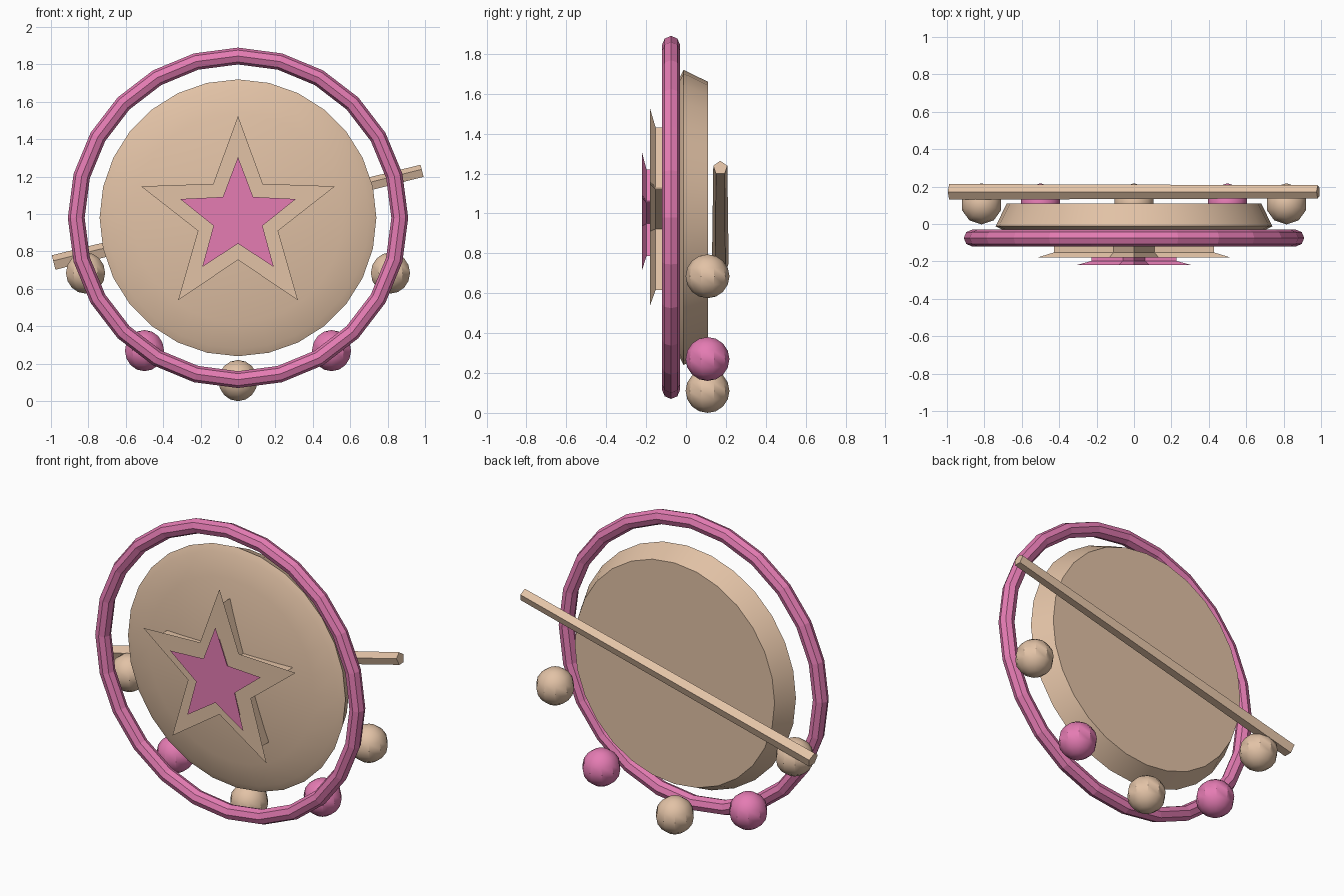
import bpy, bmesh, math
from mathutils import Vector

if "Cube" in bpy.data.objects:
    bpy.data.objects.remove(bpy.data.objects["Cube"])

CZ = 0.98  # height of the medallion centre


def material(name, rgb):
    m = bpy.data.materials.new(name)
    m.diffuse_color = (*rgb, 1)
    m.use_nodes = True
    m.node_tree.nodes["Principled BSDF"].inputs["Base Color"].default_value = m.diffuse_color
    return m


TAN = material("tan", (0.76, 0.54, 0.38))
PINK = material("pink", (0.78, 0.20, 0.45))


def loft(name, loops, mat, smooth=None, closed=False):
    """Skin a list of equal-length vertex loops; cap the ends unless closed."""
    bm = bmesh.new()
    rows = [[bm.verts.new(p) for p in loop] for loop in loops]
    n = len(rows[0])
    pairs = list(zip(rows, rows[1:])) + ([(rows[-1], rows[0])] if closed else [])
    for a, b in pairs:
        for i in range(n):
            j = (i + 1) % n
            bm.faces.new((a[i], a[j], b[j], b[i]))
    if not closed:
        bm.faces.new(rows[0][::-1])
        bm.faces.new(rows[-1])
    bmesh.ops.recalc_face_normals(bm, faces=bm.faces)
    me = bpy.data.meshes.new(name)
    bm.to_mesh(me)
    bm.free()
    ob = bpy.data.objects.new(name, me)
    bpy.context.collection.objects.link(ob)
    me.materials.append(mat)
    if smooth:
        smooth_by_angle(ob, smooth)
    return ob


def smooth_by_angle(ob, degrees):
    bpy.ops.object.select_all(action='DESELECT')
    ob.select_set(True)
    bpy.context.view_layer.objects.active = ob
    bpy.ops.object.shade_smooth_by_angle(angle=math.radians(degrees))


def circle(r, y, n):
    return [(r * math.sin(2 * math.pi * i / n), y,
             CZ + r * math.cos(2 * math.pi * i / n)) for i in range(n)]


def star(outer, inner, y):
    pts = []
    for i in range(10):
        r = inner if i % 2 else outer
        a = math.pi * i / 5
        pts.append((r * math.sin(a), y, CZ + r * math.cos(a)))
    return pts


# Domed disc, narrowing toward its flat back
profile = [(0.68, 0.11), (0.74, -0.012), (0.70, -0.032), (0.56, -0.062),
           (0.38, -0.088), (0.19, -0.105), (0.03, -0.11)]
loft("disc", [circle(r, y, 28) for r, y in profile], TAN, 30)

# Hoop with an octagonal section
hoop = []
for k in range(8):
    a = math.pi * k / 4
    hoop.append(circle(0.865 + 0.045 * math.cos(a), -0.075 + 0.045 * math.sin(a), 24))
loft("hoop", hoop, PINK, closed=True)

# Stars: straight neck flaring out to a flat front face
loft("large_star", [star(0.45, 0.186, -0.05), star(0.45, 0.186, -0.152),
                    star(0.545, 0.225, -0.18)], TAN)
loft("small_star", [star(0.24, 0.101, -0.15), star(0.24, 0.101, -0.198),
                    star(0.325, 0.138, -0.22)], PINK)

# Tilted five-sided rod across the back
start, end = Vector((-0.985, 0.172, 0.737)), Vector((0.985, 0.172, 1.228))
axis = (end - start).normalized()
side = Vector((0, 1, 0))
up = axis.cross(side)
if up.z < 0:
    up = -up
rod = []
for centre, r in ((start, 0.044), (end, 0.037)):
    rod.append([centre + r * (side * math.sin(a) + up * math.cos(a))
                for a in (2 * math.pi * i / 5 for i in range(5))])
loft("back_rod", rod, TAN)

# Beads hanging along the lower edge
beads = [(-0.815, 0.685, TAN), (-0.5, 0.27, PINK), (0, 0.11, TAN),
         (0.5, 0.27, PINK), (0.815, 0.685, TAN)]
for i, (x, z, mat) in enumerate(beads):
    bpy.ops.mesh.primitive_uv_sphere_add(segments=10, ring_count=8, radius=0.11,
                                         location=(x, 0.108, z))
    bead = bpy.context.object
    bead.name = f"bead_{i + 1}"
    bead.data.materials.append(mat)
    smooth_by_angle(bead, 35)
